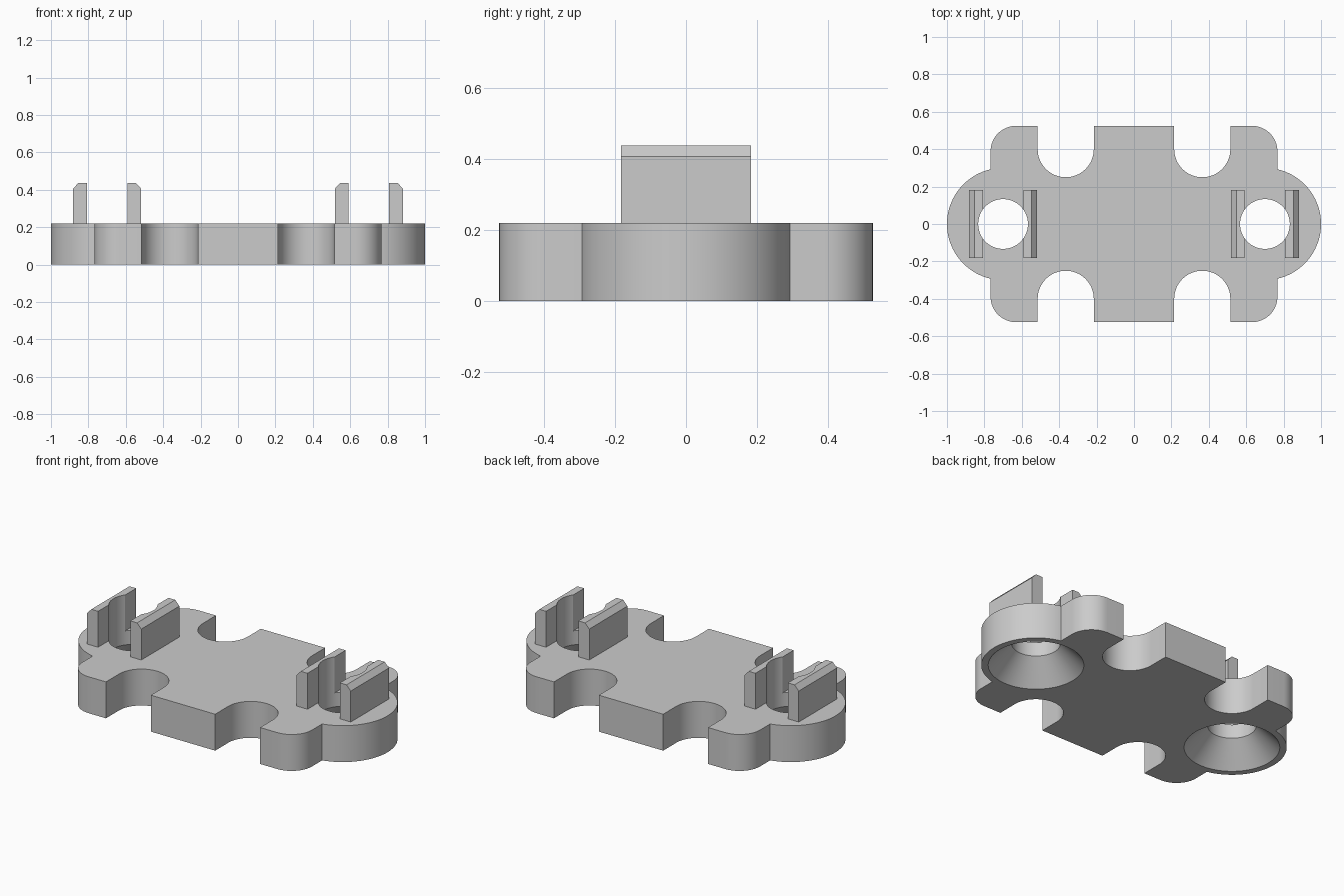
import bpy, bmesh
from math import sin, cos, pi, radians, acos

if "Cube" in bpy.data.objects:
    bpy.data.objects.remove(bpy.data.objects["Cube"], do_unlink=True)

PLATE_H, TAB_TOP, HALF_Y = 0.22, 0.437, 0.525
HOLE_X, HOLE_R, SINK_R, SINK_H = 0.70, 0.133, 0.262, 0.135
LOBE_R, NOTCH_X, NOTCH_R, NOTCH_Y = 0.30, 0.365, 0.15, 0.40
SHOULDER_X, CORNER_R, TAB_Y = 0.767, 0.137, 0.182

grey = bpy.data.materials.new("light grey")
grey.use_nodes = True
colour = (0.6, 0.6, 0.6, 1)
grey.diffuse_color = colour
grey.node_tree.nodes["Principled BSDF"].inputs["Base Color"].default_value = colour


def arc(cx, cy, r, a0, a1, n):
    return [(cx + r * cos(a0 + (a1 - a0) * i / n),
             cy + r * sin(a0 + (a1 - a0) * i / n)) for i in range(n + 1)]


def prism(name, base, offset):
    """Extrude a closed outline of 3D points along an offset."""
    bm = bmesh.new()
    face = bm.faces.new([bm.verts.new(p) for p in base])
    moved = bmesh.ops.extrude_face_region(bm, geom=[face])["geom"]
    bmesh.ops.translate(bm, vec=offset,
                        verts=[v for v in moved if isinstance(v, bmesh.types.BMVert)])
    return finish(name, bm)


def finish(name, bm):
    bmesh.ops.recalc_face_normals(bm, faces=bm.faces)
    mesh = bpy.data.meshes.new(name)
    bm.to_mesh(mesh)
    bm.free()
    mesh.materials.append(grey)
    obj = bpy.data.objects.new(name, mesh)
    bpy.context.collection.objects.link(obj)
    return obj


def lathe(name, x, profile, n=96):
    """Closed solid of revolution about a vertical axis at x."""
    bm = bmesh.new()
    rings = [[bm.verts.new((px, py, z)) for px, py in arc(x, 0, r, 0, 2 * pi, n)[:-1]]
             for r, z in profile]
    for low, high in zip(rings, rings[1:]):
        for i in range(n):
            j = (i + 1) % n
            bm.faces.new((low[i], low[j], high[j], high[i]))
    bm.faces.new(rings[0])
    bm.faces.new(rings[-1])
    return finish(name, bm)


def select(obj):
    bpy.ops.object.select_all(action='DESELECT')
    obj.select_set(True)
    bpy.context.view_layer.objects.active = obj


def cut(obj, cutter):
    select(obj)
    mod = obj.modifiers.new("hole", 'BOOLEAN')
    mod.operation, mod.solver, mod.object = 'DIFFERENCE', 'EXACT', cutter
    bpy.ops.object.modifier_apply(modifier=mod.name)


def smooth(obj):
    select(obj)
    bpy.ops.object.shade_smooth_by_angle(angle=radians(30))


# Plate outline: one quarter from the end lobe to the middle, then mirrored
meet = acos((SHOULDER_X - HOLE_X) / LOBE_R)
quarter = arc(HOLE_X, 0, LOBE_R, 0, meet, 24)
quarter += arc(SHOULDER_X - CORNER_R, HALF_Y - CORNER_R, CORNER_R, 0, pi / 2, 16)
quarter.append((NOTCH_X + NOTCH_R, HALF_Y))
quarter += arc(NOTCH_X, NOTCH_Y, NOTCH_R, 0, -pi, 32)
quarter.append((NOTCH_X - NOTCH_R, HALF_Y))
half = quarter + [(-x, y) for x, y in reversed(quarter)]
outline = half + [(x, -y) for x, y in reversed(half[1:-1])]
plate = prism("plate", [(x, y, 0) for x, y in outline], (0, 0, PLATE_H))

# Countersunk holes and the pair of chamfered tabs around each
for side, sign in (("left", 1), ("right", -1)):
    cutter = lathe(side + "_hole_cutter", sign * HOLE_X,
                   [(SINK_R, -0.1), (SINK_R, 0), (HOLE_R, SINK_H), (HOLE_R, 0.6)])
    cutter.hide_render = True
    cut(plate, cutter)
    for place, back, front in (("inner", 0.519, 0.592), ("outer", 0.881, 0.808)):
        bevel = 0.028 if front > back else -0.028
        section = [(front, PLATE_H), (front, TAB_TOP), (back + bevel, TAB_TOP),
                   (back, TAB_TOP - 0.03), (back, PLATE_H)]
        tab = prism(f"{side}_{place}_tab", [(sign * x, -TAB_Y, z) for x, z in section],
                    (0, 2 * TAB_Y, 0))
        cut(tab, cutter)
        smooth(tab)
    bpy.data.objects.remove(cutter, do_unlink=True)
smooth(plate)
